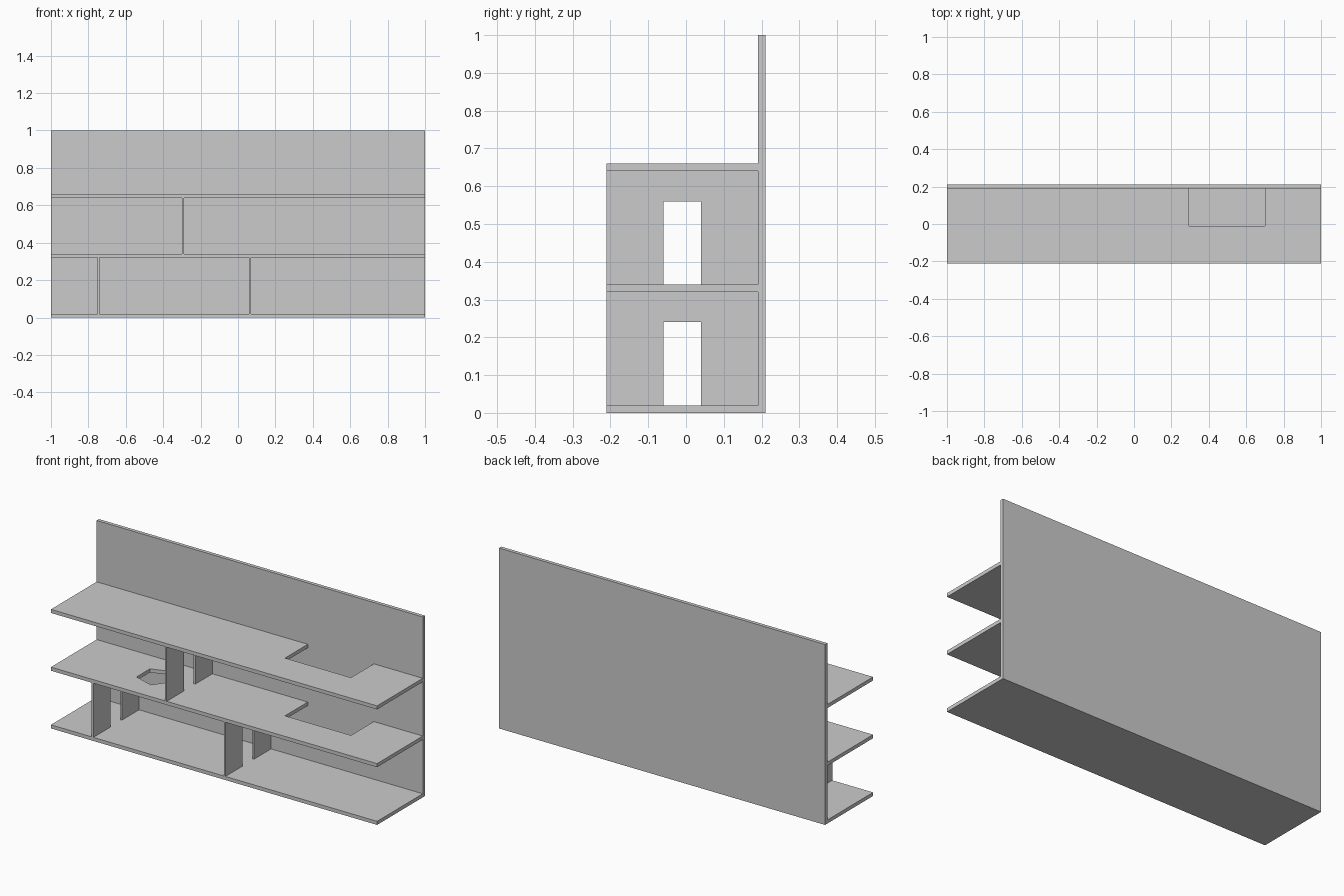
import bpy, bmesh, math

if "Cube" in bpy.data.objects:
    bpy.data.objects.remove(bpy.data.objects["Cube"])


def prism(name, outline, axis, start, depth):
    """Extrude a flat outline along x ('x': points are y,z) or z ('z': points are x,y)."""
    bm = bmesh.new()
    to3d = (lambda a, b: (start, a, b)) if axis == 'x' else (lambda a, b: (a, b, start))
    face = bm.faces.new([bm.verts.new(to3d(a, b)) for a, b in outline])
    new = bmesh.ops.extrude_face_region(bm, geom=[face])["geom"]
    move = (depth, 0, 0) if axis == 'x' else (0, 0, depth)
    bmesh.ops.translate(bm, vec=move, verts=[v for v in new if isinstance(v, bmesh.types.BMVert)])
    bmesh.ops.recalc_face_normals(bm, faces=bm.faces)
    mesh = bpy.data.meshes.new(name)
    bm.to_mesh(mesh)
    bm.free()
    obj = bpy.data.objects.new(name, mesh)
    bpy.context.collection.objects.link(obj)
    return obj


FRONT, BACK, T = -0.21, 0.19, 0.02

# Back panel and solid base shelf
prism("back_panel", [(-1, BACK), (1, BACK), (1, 0.21), (-1, 0.21)], 'z', 0, 1)
prism("base_shelf", [(-1, FRONT), (1, FRONT), (1, BACK), (-1, BACK)], 'z', 0, T)

# Upper shelves with a rectangular notch against the back panel
notched = [(-1, FRONT), (1, FRONT), (1, BACK), (0.7, BACK),
           (0.7, -0.01), (0.295, -0.01), (0.295, BACK), (-1, BACK)]
middle = prism("middle_shelf", notched, 'z', 0.32, T)
prism("top_shelf", notched, 'z', 0.64, T)

# Small faceted opening through the middle shelf
ring = [(-0.5 + 0.1 * math.cos(i * math.tau / 5), 0.1 * math.sin(i * math.tau / 5)) for i in range(5)]
cutter = prism("opening_cutter", ring, 'z', 0.28, 0.1)
cutter.hide_render = True
cutter.hide_set(True)
cut = middle.modifiers.new("opening", 'BOOLEAN')
cut.operation = 'DIFFERENCE'
cut.solver = 'EXACT'
cut.object = cutter

# Upright dividers, each with a doorway open at the bottom
for name, x, z in (("lower_left_divider", -0.75, 0.02),
                   ("lower_right_divider", 0.06, 0.02),
                   ("upper_divider", -0.3, 0.34)):
    arch = [(FRONT, z), (-0.06, z), (-0.06, z + 0.22), (0.04, z + 0.22),
            (0.04, z), (BACK, z), (BACK, z + 0.3), (FRONT, z + 0.3)]
    prism(name, arch, 'x', x, 0.01)
